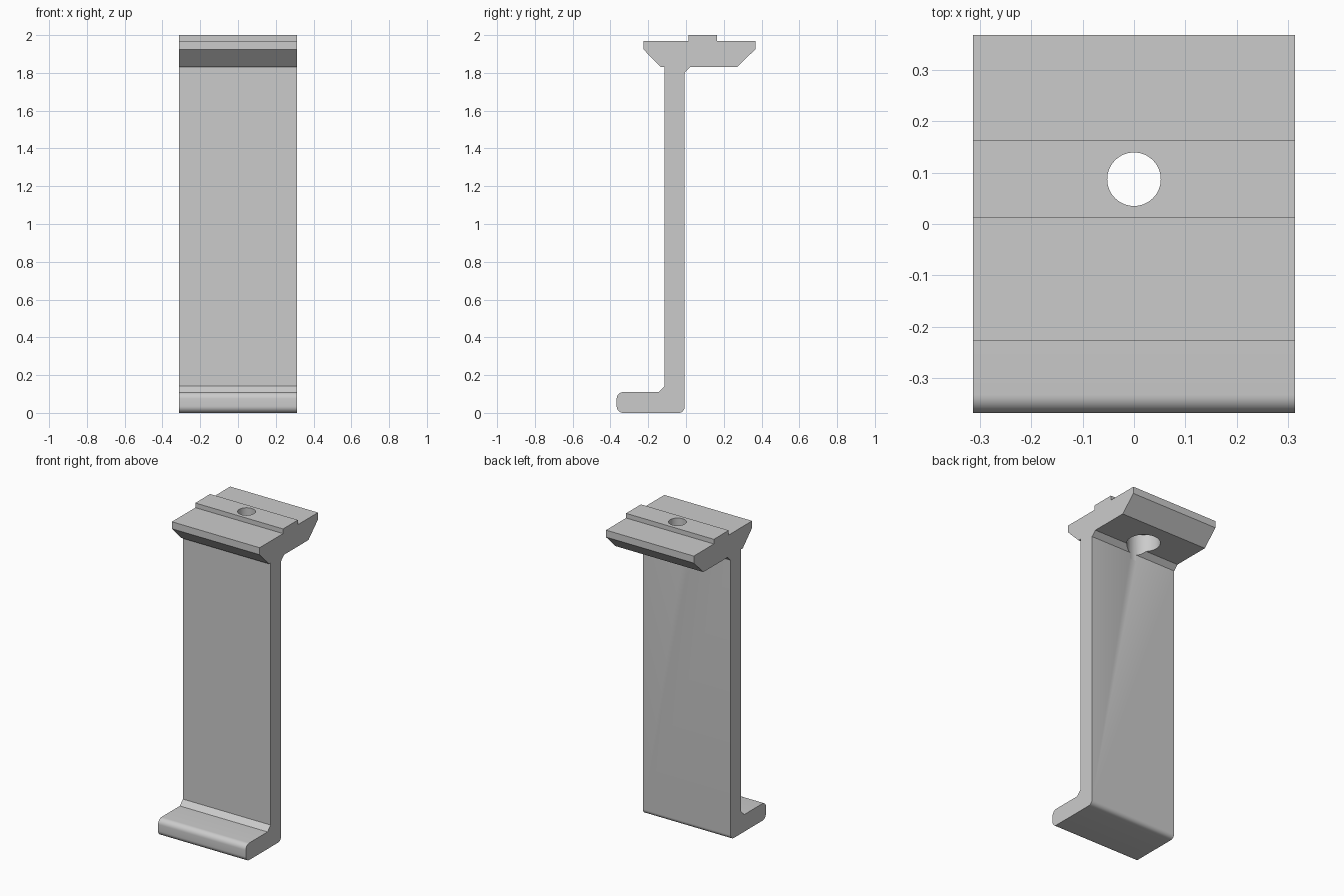
import bpy, bmesh, math
from mathutils import Vector

HALF_W = 0.3125

if "Cube" in bpy.data.objects:
    bpy.data.objects.remove(bpy.data.objects["Cube"], do_unlink=True)

grey = bpy.data.materials.new("plain grey")
grey.use_nodes = True
color = (0.6, 0.6, 0.6, 1)
grey.diffuse_color = color
grey.node_tree.nodes["Principled BSDF"].inputs["Base Color"].default_value = color


def rounded(profile, steps=8):
    """Replace each (y, z, radius) corner by an arc."""
    out = []
    for i, (y, z, r) in enumerate(profile):
        p = Vector((y, z))
        if not r:
            out.append(p)
            continue
        a = (Vector(profile[i - 1][:2]) - p).normalized() * r
        b = (Vector(profile[(i + 1) % len(profile)][:2]) - p).normalized() * r
        for k in range(steps + 1):
            t = k / steps * math.pi / 2
            out.append(p + a * (1 - math.sin(t)) + b * (1 - math.cos(t)))
    return out


def extrude_x(name, points):
    bm = bmesh.new()
    face = bm.faces.new([bm.verts.new((-HALF_W, y, z)) for y, z in points])
    ext = bmesh.ops.extrude_face_region(bm, geom=[face])["geom"]
    moved = [v for v in ext if isinstance(v, bmesh.types.BMVert)]
    bmesh.ops.translate(bm, verts=moved, vec=(2 * HALF_W, 0, 0))
    bmesh.ops.recalc_face_normals(bm, faces=bm.faces)
    mesh = bpy.data.meshes.new(name)
    bm.to_mesh(mesh)
    bm.free()
    obj = bpy.data.objects.new(name, mesh)
    bpy.context.collection.objects.link(obj)
    mesh.materials.append(grey)
    return obj


def drill(target, name, radius, low, high):
    bpy.ops.mesh.primitive_cylinder_add(vertices=64, radius=radius, depth=high - low,
                                        location=(0, 0.087, (low + high) / 2))
    cutter = bpy.context.object
    cutter.name = name
    cutter.data.materials.append(grey)
    cutter.hide_render = True
    mod = target.modifiers.new(name, "BOOLEAN")
    mod.operation, mod.solver, mod.object = "DIFFERENCE", "EXACT", cutter
    bpy.context.view_layer.objects.active = target
    bpy.ops.object.modifier_apply(modifier=name)
    bpy.data.objects.remove(cutter, do_unlink=True)


# Side profile: foot, upright web, head with raised rib
profile = [
    (-0.367, 0, 0.035), (-0.008, 0, 0.03),
    (-0.008, 1.80, 0), (0.022, 1.83, 0), (0.27, 1.83, 0),
    (0.367, 1.925, 0), (0.367, 1.97, 0), (0.163, 1.97, 0),
    (0.163, 2.0, 0), (0.012, 2.0, 0), (0.012, 1.97, 0),
    (-0.226, 1.97, 0), (-0.226, 1.925, 0), (-0.132, 1.83, 0),
    (-0.114, 1.83, 0), (-0.114, 0.142, 0), (-0.146, 0.11, 0),
    (-0.367, 0.11, 0.035),
]
bracket = extrude_x("bracket", rounded(profile))

# Screw hole through the head and its wider recess from below
drill(bracket, "screw_hole", 0.052, 1.9, 2.1)
drill(bracket, "screw_recess", 0.098, 1.76, 1.94)

bpy.ops.object.select_all(action="DESELECT")
bracket.select_set(True)
bpy.context.view_layer.objects.active = bracket
bpy.ops.object.shade_smooth_by_angle(angle=math.radians(30))
